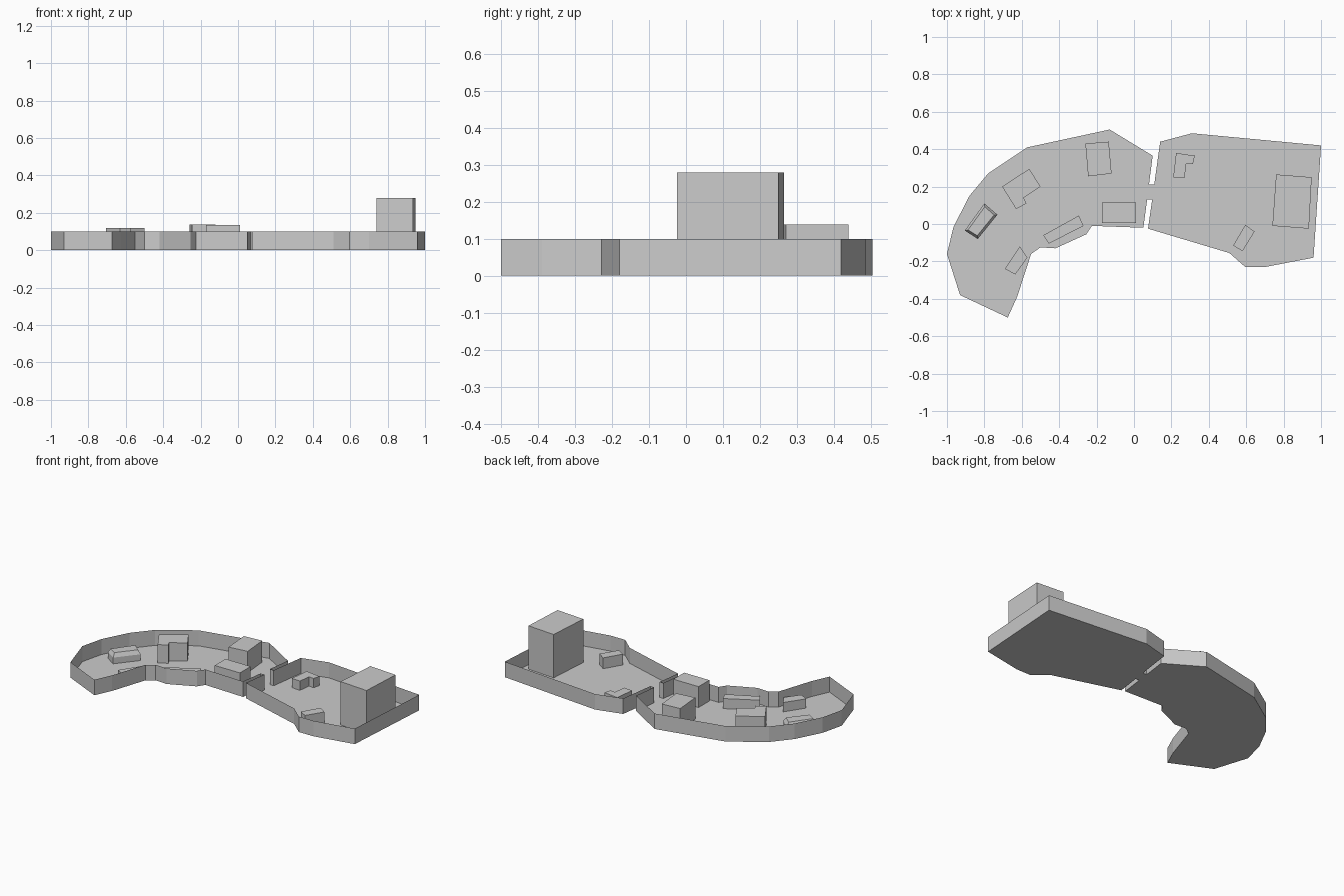
import bpy, bmesh


def make_object(name, bm):
    mesh = bpy.data.meshes.new(name)
    bm.to_mesh(mesh)
    bm.free()
    obj = bpy.data.objects.new(name, mesh)
    bpy.context.collection.objects.link(obj)
    return obj


def prism(name, outline, height, roof=True):
    """Extrude a counter-clockwise outline up from the ground."""
    bm = bmesh.new()
    low = [bm.verts.new((x, y, 0)) for x, y in outline]
    high = [bm.verts.new((x, y, height)) for x, y in outline]
    n = len(outline)
    for i in range(n):
        j = (i + 1) % n
        bm.faces.new((low[i], low[j], high[j], high[i]))
    bm.faces.new(low[::-1])
    if roof:
        bm.faces.new(high)
        bmesh.ops.recalc_face_normals(bm, faces=bm.faces[:])
    return make_object(name, bm)


# Two courtyards joined by a narrow neck: thin perimeter walls and a floor
neck_south = [(0.05, -0.02), (0.07, 0.13), (0.097, 0.13), (0.075, -0.025)]
east_yard = [(0.51, -0.155), (0.595, -0.23), (0.70, -0.23), (0.96, -0.18),
             (1.0, 0.42), (0.31, 0.485), (0.14, 0.44)]
neck_north = [(0.108, 0.21), (0.08, 0.21), (0.10, 0.365)]
west_yard = [(-0.13, 0.505), (-0.57, 0.41), (-0.78, 0.27), (-0.88, 0.15),
             (-0.965, -0.015), (-1.0, -0.16), (-0.93, -0.38), (-0.675, -0.50),
             (-0.625, -0.39), (-0.55, -0.16), (-0.50, -0.125), (-0.42, -0.13),
             (-0.255, -0.055), (-0.225, -0.01)]
prism("courtyard_walls", neck_south + east_yard + neck_north + west_yard, 0.1, roof=False)

# Flat-roofed buildings: name, height, footprint
buildings = [
    ("tower_block", 0.28, [(0.76, 0.265), (0.74, -0.01), (0.935, -0.025), (0.95, 0.25)]),
    ("north_house", 0.138, [(-0.26, 0.43), (-0.245, 0.255), (-0.12, 0.27), (-0.135, 0.44)]),
    ("gate_house", 0.135, [(-0.17, 0.005), (0.01, 0.005), (0.01, 0.115), (-0.17, 0.115)]),
    ("corner_house", 0.118, [(-0.705, 0.20), (-0.63, 0.08), (-0.575, 0.11),
                             (-0.59, 0.14), (-0.50, 0.20), (-0.56, 0.295)]),
    ("long_shed", 0.065, [(-0.485, -0.06), (-0.455, -0.105), (-0.27, -0.01), (-0.295, 0.045)]),
    ("south_shed", 0.06, [(-0.61, -0.12), (-0.69, -0.24), (-0.635, -0.27), (-0.57, -0.18)]),
    ("angled_shed", 0.06, [(0.225, 0.38), (0.21, 0.25), (0.27, 0.245),
                           (0.28, 0.325), (0.315, 0.32), (0.325, 0.365)]),
    ("east_shed", 0.07, [(0.595, -0.005), (0.53, -0.115), (0.58, -0.145), (0.645, -0.04)]),
]
for name, height, footprint in buildings:
    prism(name, footprint, height)

# Western shed whose top tapers to a narrow flat ridge
shed = prism("west_shed", [(-0.905, -0.035), (-0.835, -0.08), (-0.73, 0.05), (-0.80, 0.11)], 0.04)
bm = bmesh.new()
bm.from_mesh(shed.data)
top = max(bm.faces, key=lambda f: f.calc_center_median().z)
bmesh.ops.inset_region(bm, faces=[top], thickness=0.018, depth=0.025)
bm.to_mesh(shed.data)
bm.free()
